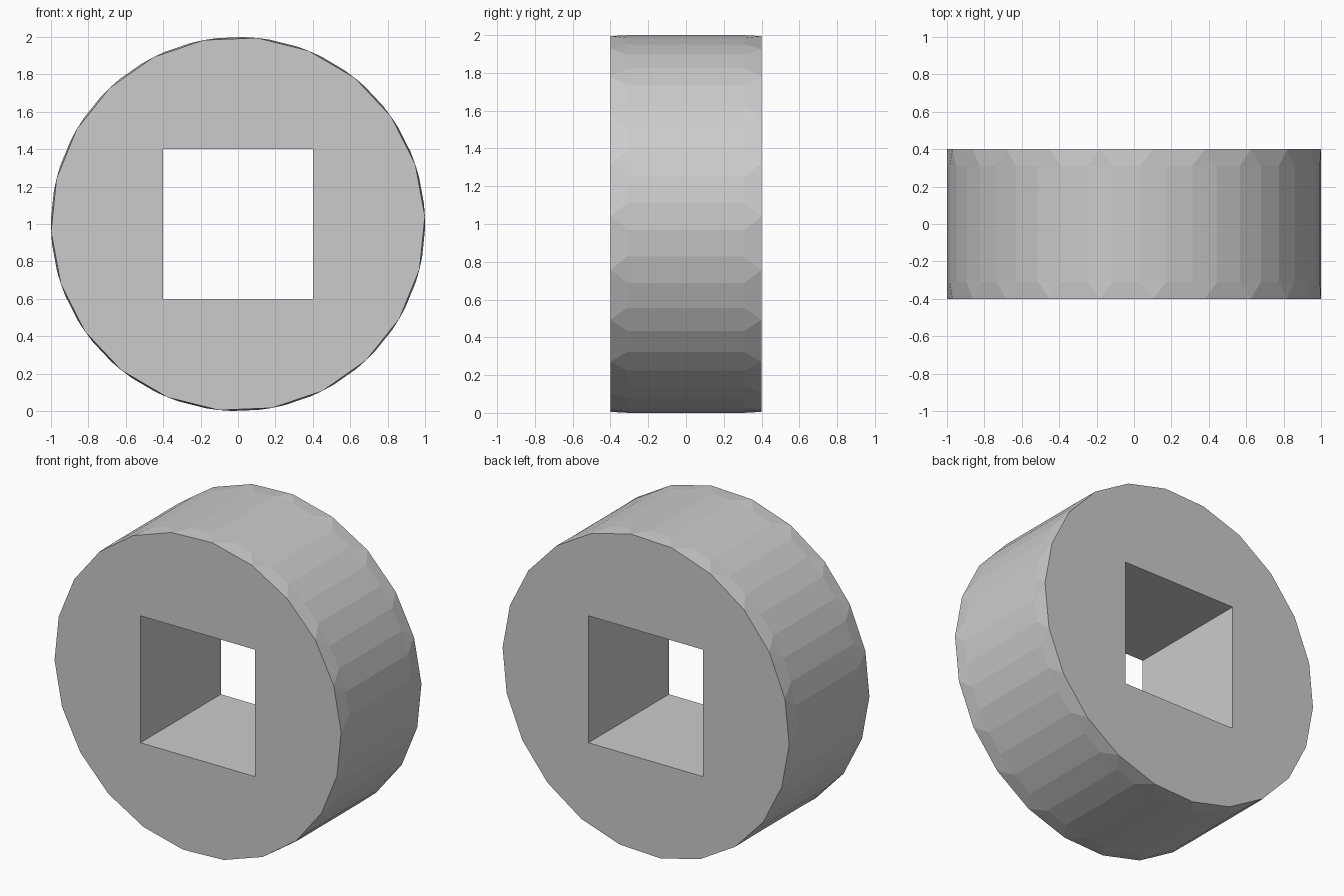
import bpy, bmesh
from math import sin, cos, tau, radians

if "Cube" in bpy.data.objects:
    bpy.data.objects.remove(bpy.data.objects["Cube"])

SIDES = 22               # sides of the flat end faces
STEP = tau / SIDES
START = radians(2.3)


def new_object(name, bm):
    bmesh.ops.recalc_face_normals(bm, faces=bm.faces[:])
    mesh = bpy.data.meshes.new(name)
    bm.to_mesh(mesh)
    bm.free()
    ob = bpy.data.objects.new(name, mesh)
    bpy.context.collection.objects.link(ob)
    return ob


def ring(bm, y, angles):
    return [bm.verts.new((cos(a), y, 1 + sin(a))) for a in angles]


# Wheel: each rim edge is bevelled to a strip that tapers to a point at both ends
ends = [START + i * STEP for i in range(SIDES)]
mids = [a + s * STEP / 4 for a in ends for s in (-1, 1)]
bm = bmesh.new()
front, back = ring(bm, -0.4, ends), ring(bm, 0.4, ends)
mid_f, mid_b = ring(bm, -0.31, mids), ring(bm, 0.31, mids)
bm.faces.new(front)
bm.faces.new(back)
for i in range(SIDES):
    a, b, c, n = 2 * i, 2 * i + 1, (2 * i + 2) % (2 * SIDES), (i + 1) % SIDES
    bm.faces.new((mid_f[a], mid_f[b], mid_b[b], mid_b[a]))
    bm.faces.new((mid_f[b], mid_f[c], mid_b[c], mid_b[b]))
    for end, mid in ((front, mid_f), (back, mid_b)):
        bm.faces.new((end[i], mid[b], mid[a]))
        bm.faces.new((end[i], end[n], mid[c], mid[b]))
wheel = new_object("wheel", bm)

# Square hole straight through the wheel
bm = bmesh.new()
bmesh.ops.create_cube(bm, size=1)
for v in bm.verts:
    v.co = (v.co.x * 0.8, v.co.y * 2, v.co.z * 0.8 + 1)
cutter = new_object("hole_cutter", bm)
cutter.hide_render = True
cutter.display_type = 'WIRE'
cut = wheel.modifiers.new("square_hole", 'BOOLEAN')
cut.operation = 'DIFFERENCE'
cut.solver = 'EXACT'
cut.object = cutter
